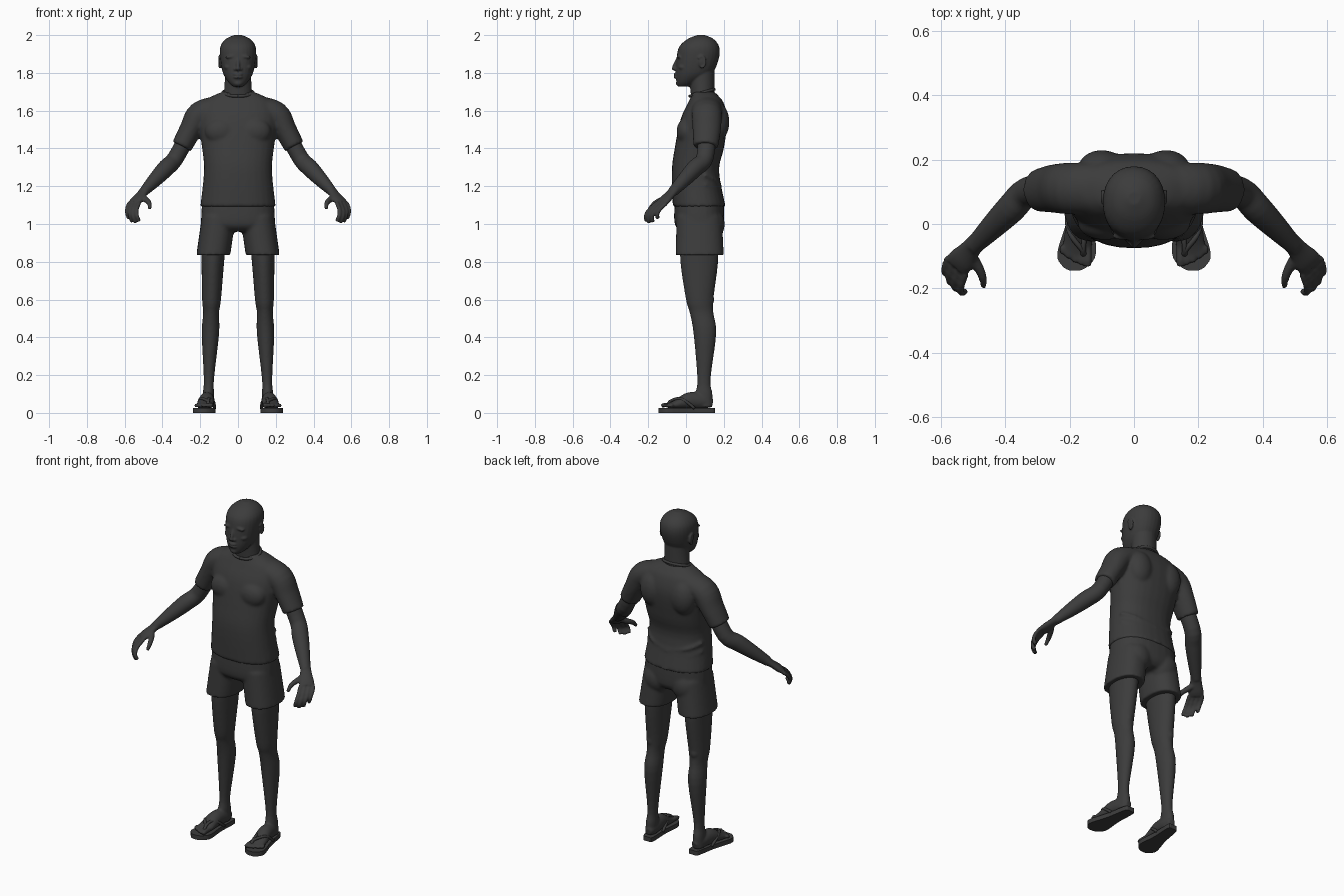
import bpy, bmesh, math
from mathutils import Vector, Matrix

if "Cube" in bpy.data.objects:
    bpy.data.objects.remove(bpy.data.objects["Cube"])

charcoal = bpy.data.materials.new("charcoal")
charcoal.use_nodes = True
shade = (.045, .045, .045, 1)
charcoal.diffuse_color = shade
shader = charcoal.node_tree.nodes["Principled BSDF"]
shader.inputs["Base Color"].default_value = shade
shader.inputs["Roughness"].default_value = .8
X, Y, Z = Vector((1, 0, 0)), Vector((0, 1, 0)), Vector((0, 0, 1))


def spline(rows, steps=4):
    """Smooth rows of numbers with a Catmull-Rom curve."""
    out = []
    last = len(rows) - 1
    for i in range(last):
        quad = [rows[max(i - 1, 0)], rows[i], rows[i + 1], rows[min(i + 2, last)]]
        for k in range(steps):
            t = k / steps
            out.append([b + t / 2 * (c - a + t * (2 * a - 5 * b + 4 * c - d + t * (3 * (b - c) + d - a)))
                        for a, b, c, d in zip(*quad)])
    return out + [list(rows[-1])]


def loft(bm, rows, ref=None, power=2, side=1, segments=28):
    """Closed skin over (x, y, z, radius, radius); level rings unless ref is given."""
    rows = spline(rows)
    points = [Vector((side * row[0], row[1], row[2])) for row in rows]
    rings = []
    for i, point in enumerate(points):
        across, along = X, Y
        if ref:
            tangent = points[min(i + 1, len(points) - 1)] - points[max(i - 1, 0)]
            tangent.normalize()
            across = tangent.cross(ref).normalized()
            along = across.cross(tangent)
        ring = []
        for k in range(segments):
            angle = math.tau * k / segments
            c, s = math.cos(angle), math.sin(angle)
            u = math.copysign(abs(c) ** (2 / power), c) * rows[i][3]
            v = math.copysign(abs(s) ** (2 / power), s) * rows[i][4]
            ring.append(bm.verts.new(point + across * u + along * v))
        rings.append(ring)
    for lower, upper in zip(rings, rings[1:]):
        for k in range(segments):
            n = (k + 1) % segments
            bm.faces.new((lower[k], lower[n], upper[n], upper[k]))
    bm.faces.new(rings[0])
    bm.faces.new(rings[-1])


def stack(bm, sections, power=2, side=1, offset=0, lean=0):
    """Upright loft from (height, front, back, half width), leaning sideways with height."""
    rows = [(offset - lean * z, (front + back) / 2, z, half, (back - front) / 2)
            for z, front, back, half in sections]
    loft(bm, rows, power=power, side=side)


def tube(bm, points, radius, ref=X):
    loft(bm, [(*point, radius, radius) for point in points], ref, segments=10)


def blob(bm, centre, size, tilt=0):
    matrix = Matrix.Translation(centre) @ Matrix.Rotation(tilt, 4, 'Y') @ Matrix.Diagonal((*size, 1))
    bmesh.ops.create_uvsphere(bm, u_segments=20, v_segments=12, radius=1, matrix=matrix)


def finish(bm, name, voxel=0, smooth=4, mirror=False):
    bmesh.ops.recalc_face_normals(bm, faces=bm.faces)
    mesh = bpy.data.meshes.new(name)
    bm.to_mesh(mesh)
    bm.free()
    mesh.materials.append(charcoal)
    part = bpy.data.objects.new(name, mesh)
    bpy.context.collection.objects.link(part)
    for face in mesh.polygons:
        face.use_smooth = True
    if voxel:
        blend = part.modifiers.new("Blend", 'REMESH')
        blend.mode, blend.voxel_size, blend.use_smooth_shade = 'VOXEL', voxel, True
        soften = part.modifiers.new("Soften", 'SMOOTH')
        soften.factor, soften.iterations = .5, smooth
    if mirror:
        part.modifiers.new("Mirror", 'MIRROR').use_mirror_merge = False
    return part


# Arm joints shared by the sleeves, arms and hands
shoulder, elbow = Vector((.25, .11, 1.5)), Vector((.33, .1, 1.35))
wrist, knuckles = Vector((.5, -.07, 1.17)), Vector((.55, -.13, 1.11))

# Shirt: torso, shoulder blades, chest, sleeves, loose folds
bm = bmesh.new()
stack(bm, [(1.09, -.07, .21, .2), (1.28, -.075, .175, .18), (1.4, -.06, .2, .19), (1.55, -.03, .22, .21),
           (1.64, .01, .2, .19), (1.68, .03, .17, .13), (1.7, .03, .15, .08)], power=2.3)
for side in (1, -1):
    loft(bm, [(.1, .11, 1.62, .06, .08), (.2, .11, 1.58, .07, .08), (*shoulder, .06, .075),
              (*shoulder.lerp(elbow, .6), .055, .066)], Y, side=side)
    blob(bm, (.1 * side, .17, 1.54), (.075, .06, .1))
    blob(bm, (.09 * side, 0, 1.49), (.085, .05, .07))
    for z in (1.17, 1.22):
        tube(bm, [(.18 * side, .1, z + .04), (.12 * side, .16, z + .01), (0, .183, z - .02)], .008, Z)
finish(bm, "shirt", .009, 5)

# Collar band, dipping at the front
bm = bmesh.new()
turns = [math.tau * k / 16 for k in range(17)]
tube(bm, [(.08 * math.sin(a), .085 - .064 * math.cos(a), 1.695 - .018 * math.cos(a)) for a in turns], .008, Z)
finish(bm, "collar")

# Shorts: seat and two flared legs
bm = bmesh.new()
stack(bm, [(1.12, -.06, .2, .19), (1, -.06, .2, .195), (.96, -.02, .17, .17)], power=2.4)
for side in (1, -1):
    stack(bm, [(1.04, -.05, .19, .09), (.835, -.055, .2, .09)], power=2.3, side=side, offset=.25, lean=1 / 7)
    blob(bm, (.09 * side, .14, 1), (.08, .065, .085))
finish(bm, "shorts", .009, 4)


def foot_line(y):
    """Middle of the foot, which points slightly outward."""
    return .168 - y / 9


# Legs, feet and toes
bm = bmesh.new()
stack(bm, [(.95, -.03, .17, .07), (.8, -.03, .17, .06), (.6, 0, .145, .05), (.53, .02, .145, .042),
           (.42, .04, .16, .046), (.18, .06, .13, .027), (.1, .05, .14, .03), (.03, .06, .14, .03)],
      offset=.16, lean=1 / 30)
loft(bm, [(foot_line(y), y, z, half, thick) for y, z, half, thick in (
    (.14, .05, .02, .02), (.09, .06, .035, .04), (.02, .065, .04, .045),
    (-.05, .045, .045, .025), (-.1, .038, .045, .01))], Z)
blob(bm, (.145, .09, .6), (.035, .06, .05))
for toe in range(5):
    x, tip = .143 + .02 * toe, -.13 + .0025 * toe * toe
    tube(bm, [(x, -.07, .042), (x, tip + .02, .042), (x, tip, .036)], .009 if toe else .013, Z)
finish(bm, "legs_and_feet", .0065, 3, True)

# Sandal soles, raised from a footprint outline
bm = bmesh.new()
footprint = spline([(.153, .01), (.14, .03), (.02, .04), (-.09, .06), (-.13, .04), (-.145, .015)])
outline = [(foot_line(y) + half, y) for y, half in footprint]
outline += [(foot_line(y) - half, y) for y, half in reversed(footprint)]
base = bm.faces.new([bm.verts.new((x, y, 0)) for x, y in outline])
raised = bmesh.ops.extrude_face_region(bm, geom=[base])["geom"]
bmesh.ops.translate(bm, vec=Z * .026, verts=[v for v in raised if isinstance(v, bmesh.types.BMVert)])
soles = finish(bm, "sandal_soles", mirror=True)
bpy.context.view_layer.objects.active = soles
soles.select_set(True)
bpy.ops.object.shade_smooth_by_angle(angle=math.radians(40))
soles.select_set(False)

# Sandal straps, splitting from a post between the toes
bm = bmesh.new()
for side in (1, -1):
    tube(bm, [(foot_line(y) + shift, y, z) for y, shift, z in (
        (-.1, -.02, .03), (-.085, -.02, .06), (-.04, .02 * side, .076),
        (0, .038 * side, .06), (.045, .04 * side, .024))], .008)
finish(bm, "sandal_straps", mirror=True)

# Arms and palms
bm = bmesh.new()
loft(bm, [(*shoulder, .045, .05), (*elbow, .044, .046), (*elbow.lerp(wrist, .3), .046, .046),
          (*elbow.lerp(wrist, .65), .038, .038), (*wrist, .025, .028)], Y)
spread = (X + Y).normalized()
loft(bm, [(*wrist.lerp(knuckles, t), thick, wide) for t, thick, wide in (
    (-.3, .025, .028), (.2, .02, .033), (.7, .02, .042), (1, .015, .042))], spread)

# Curled fingers and thumbs
for finger, reach in enumerate((.96, 1.04, 1, .82)):
    root = knuckles + spread * .025 * (finger - 1.5)
    bends = [t / 3 for t in range(4)]
    tube(bm, [root + reach * Vector((.015 * math.sin(math.pi * t), -.06 * math.sin(2 * t) , -.1 * t))
              for t in bends], .011)
loft(bm, [(*wrist.lerp(knuckles, .3), .016, .018), (.488, -.125, 1.13, .016, .016),
          (.47, -.165, 1.11, .013, .013), (.467, -.195, 1.08, .009, .009)], X)
finish(bm, "arms_and_hands", .006, 3, True)

# Head: neck, then skull and jaw
bm = bmesh.new()
stack(bm, [(1.63, .03, .15, .08), (1.76, .02, .15, .07), (1.83, .02, .15, .07)])
stack(bm, [(1.727, -.04, .02, .025), (1.75, -.05, .06, .05), (1.8, -.055, .14, .08), (1.88, -.05, .175, .095),
           (1.94, -.035, .175, .093), (1.98, .01, .145, .064), (2, .06, .1, .02)], power=2.15)

# Nose, lips and chin
tube(bm, [(0, -.042, 1.875), (0, -.054, 1.85), (0, -.064, 1.83)], .01)
blob(bm, (0, -.062, 1.823), (.013, .014, .011))
for z in (1.777, 1.792):
    blob(bm, (0, -.052, z), (.026, .014, .007))
blob(bm, (0, -.036, 1.745), (.024, .018, .016))

# Nostrils, brows, eyes, cheeks and ears
for side in (1, -1):
    blob(bm, (.015 * side, -.053, 1.82), (.009, .011, .008))
    blob(bm, (.036 * side, -.037, 1.886), (.032, .013, .009), .12 * side)
    blob(bm, (.037 * side, -.03, 1.864), (.015, .013, .008))
    blob(bm, (.05 * side, -.01, 1.83), (.024, .03, .018))
    blob(bm, (.093 * side, .083, 1.855), (.009, .018, .028), .12 * side)
    rim = [k * .7 - .9 for k in range(7)]
    tube(bm, [(.098 * side, .082 + .02 * math.sin(a), 1.858 + .03 * math.cos(a)) for a in rim], .006)
finish(bm, "head", .005, 3)
